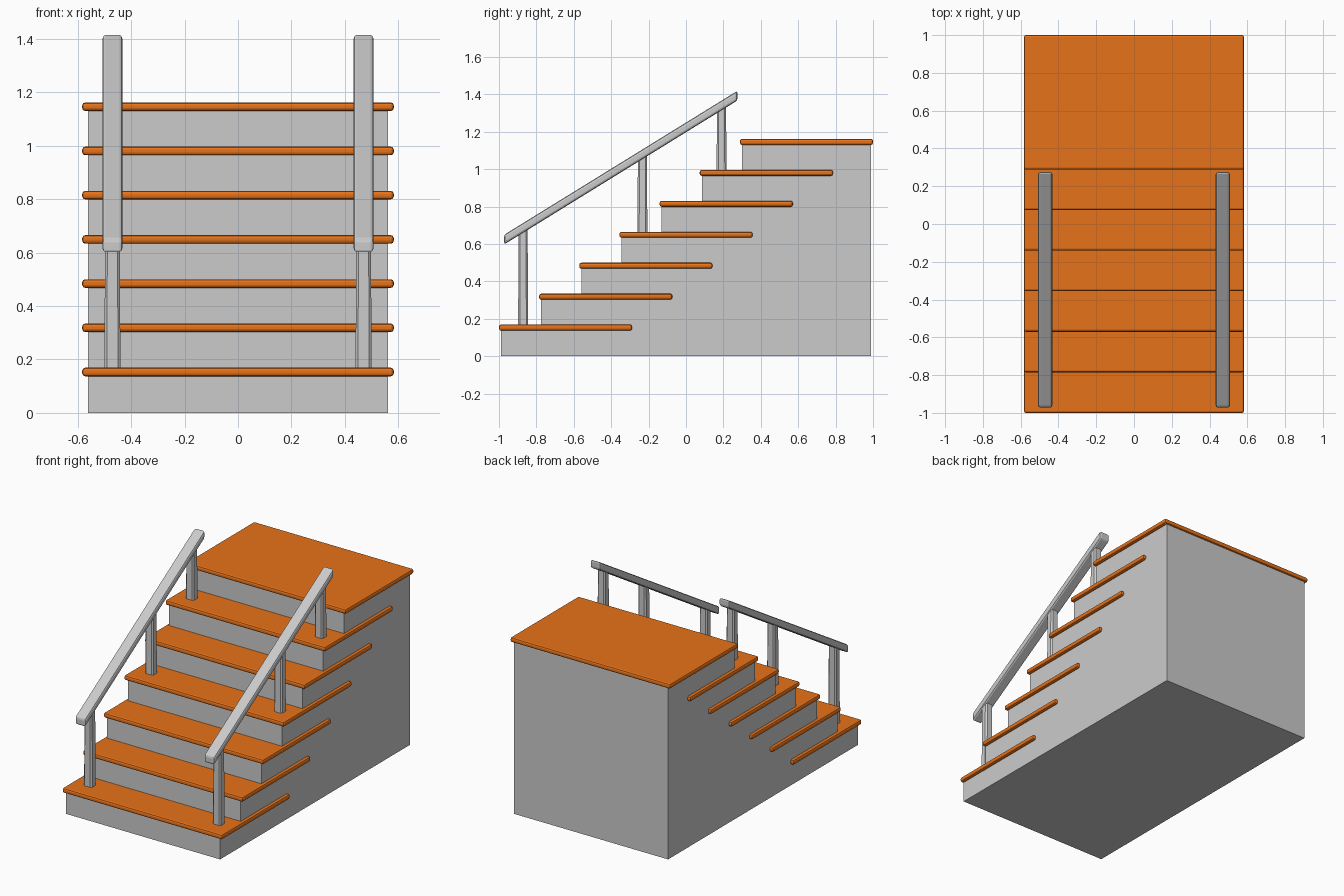
import bpy, bmesh
from mathutils import Vector

if "Cube" in bpy.data.objects:
    bpy.data.objects.remove(bpy.data.objects["Cube"])

STEPS = 7
RUN, RISE = 0.2147, 0.1655
TREAD_DEPTH, TREAD_T = 0.712, 0.032
SLOPE = 0.617

orange = bpy.data.materials.new("orange_tread")
orange.diffuse_color = (0.8, 0.17, 0.01, 1)
orange.use_nodes = True
orange.node_tree.nodes["Principled BSDF"].inputs["Base Color"].default_value = orange.diffuse_color


def add_object(name, bm, bevel=0, segments=1, mat=None):
    bmesh.ops.recalc_face_normals(bm, faces=bm.faces)
    mesh = bpy.data.meshes.new(name)
    bm.to_mesh(mesh)
    bm.free()
    obj = bpy.data.objects.new(name, mesh)
    bpy.context.collection.objects.link(obj)
    if mat:
        mesh.materials.append(mat)
    if bevel:
        mod = obj.modifiers.new("bevel", 'BEVEL')
        mod.width = bevel
        mod.segments = segments
        mod.limit_method = 'ANGLE'
    return obj


def extrude_profile(points, x0, x1):
    """Extrude a (y, z) outline along x."""
    bm = bmesh.new()
    face = bm.faces.new([bm.verts.new((x0, y, z)) for y, z in points])
    ext = bmesh.ops.extrude_face_region(bm, geom=[face])
    verts = [g for g in ext["geom"] if isinstance(g, bmesh.types.BMVert)]
    bmesh.ops.translate(bm, verts=verts, vec=Vector((x1 - x0, 0, 0)))
    return bm


def tread_top(i):
    return 0.169 + i * RISE


def rail_top(y):
    return 0.645 + (y + 0.97) * SLOPE


# Solid stepped base
outline = [(0.989, 0), (-0.989, 0)]
for i in range(STEPS):
    y, z = -0.989 + i * RUN, tread_top(i) - TREAD_T / 2
    if i:
        outline.append((y, outline[-1][1]))
    outline.append((y, z))
outline.append((0.989, outline[-1][1]))
add_object("stair_base", extrude_profile(outline, -0.562, 0.562))

# Treads with rounded edges
for i in range(STEPS):
    y, z = -1 + i * RUN, tread_top(i)
    box = [(y, z - TREAD_T), (y + TREAD_DEPTH, z - TREAD_T), (y + TREAD_DEPTH, z), (y, z)]
    add_object(f"tread_{i + 1}", extrude_profile(box, -0.583, 0.583), 0.011, 2, orange)

# Handrails and posts on both sides
for side, sx in (("left", -1), ("right", 1)):
    cx = 0.47 * sx
    y0, y1, t = -0.972, 0.275, 0.052
    rail = [(y0, rail_top(y0) - t + 0.006), (y1, rail_top(y1) - t + 0.006),
            (y1, rail_top(y1) + 0.006), (y0, rail_top(y0) + 0.006)]
    add_object(f"handrail_{side}", extrude_profile(rail, cx - 0.038, cx + 0.038), 0.012, 2)

    for n, (step, y) in enumerate(((0, -0.871), (3, -0.233), (5, 0.19))):
        low, high = tread_top(step) - 0.015, rail_top(y) - 0.022
        bm = bmesh.new()
        bmesh.ops.create_cube(bm, size=1)
        for v in bm.verts:
            taper = 0.92 if v.co.z > 0 else 1.0
            v.co = (cx + v.co.x * 0.06 * taper, y + v.co.y * 0.053 * taper,
                    high if v.co.z > 0 else low)
        add_object(f"post_{side}_{n + 1}", bm, 0.009, 1)
